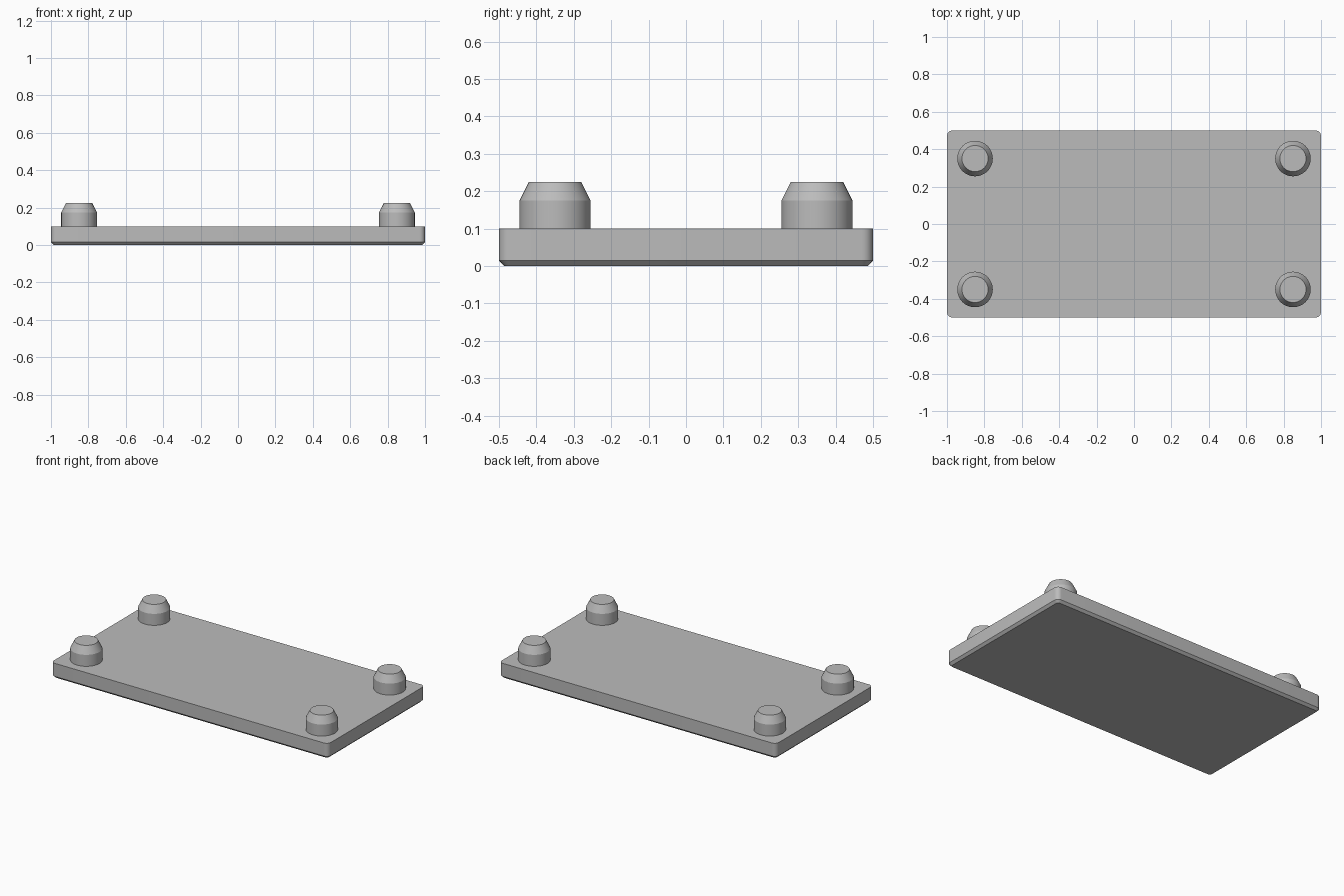
import bpy
import bmesh
from math import cos, sin, pi

if "Cube" in bpy.data.objects:
    bpy.data.objects.remove(bpy.data.objects["Cube"], do_unlink=True)

GREY = (0.5, 0.5, 0.5, 1.0)
mat = bpy.data.materials.new("plain grey")
mat.use_nodes = True
mat.diffuse_color = GREY
mat.node_tree.nodes["Principled BSDF"].inputs["Base Color"].default_value = GREY


def rounded_outline(half_x, half_y, radius, steps=6):
    """Counter-clockwise rectangle with rounded corners."""
    corners = [(1, 1), (-1, 1), (-1, -1), (1, -1)]
    points = []
    for i, (sx, sy) in enumerate(corners):
        for k in range(steps + 1):
            a = (i + k / steps) * pi / 2
            points.append((sx * (half_x - radius) + radius * cos(a),
                           sy * (half_y - radius) + radius * sin(a)))
    return points


def circle(radius, sides=48):
    return [(radius * cos(2 * pi * i / sides), radius * sin(2 * pi * i / sides))
            for i in range(sides)]


def loft(name, sections, location=(0, 0, 0)):
    """Closed solid through (outline, height) sections of equal point count."""
    bm = bmesh.new()
    rings = [[bm.verts.new((x, y, z)) for x, y in outline] for outline, z in sections]
    n = len(rings[0])
    for low, high in zip(rings, rings[1:]):
        for i in range(n):
            j = (i + 1) % n
            bm.faces.new((low[i], low[j], high[j], high[i]))
    bm.faces.new(rings[0][::-1])
    bm.faces.new(rings[-1])
    mesh = bpy.data.meshes.new(name)
    bm.to_mesh(mesh)
    bm.free()
    mesh.materials.append(mat)
    obj = bpy.data.objects.new(name, mesh)
    obj.location = location
    bpy.context.collection.objects.link(obj)
    bpy.ops.object.select_all(action="DESELECT")
    obj.select_set(True)
    bpy.context.view_layer.objects.active = obj
    bpy.ops.object.shade_smooth_by_angle(angle=pi / 7)
    return obj


# Base plate with rounded corners and a chamfered lower edge
CHAMFER, CORNER, TOP = 0.015, 0.03, 0.1
body = rounded_outline(1, 0.5, CORNER)
foot = rounded_outline(1 - CHAMFER, 0.5 - CHAMFER, CORNER - CHAMFER)
loft("base_plate", [(foot, 0), (body, CHAMFER), (body, TOP)])

# Four pegs with tapered tips
for side, sx in (("left", 1), ("right", -1)):
    for end, sy in (("front", -1), ("back", 1)):
        loft(f"{end}_{side}_peg",
             [(circle(0.095), 0), (circle(0.095), 0.075), (circle(0.07), 0.125)],
             (0.85 * sx, 0.35 * sy, TOP))
